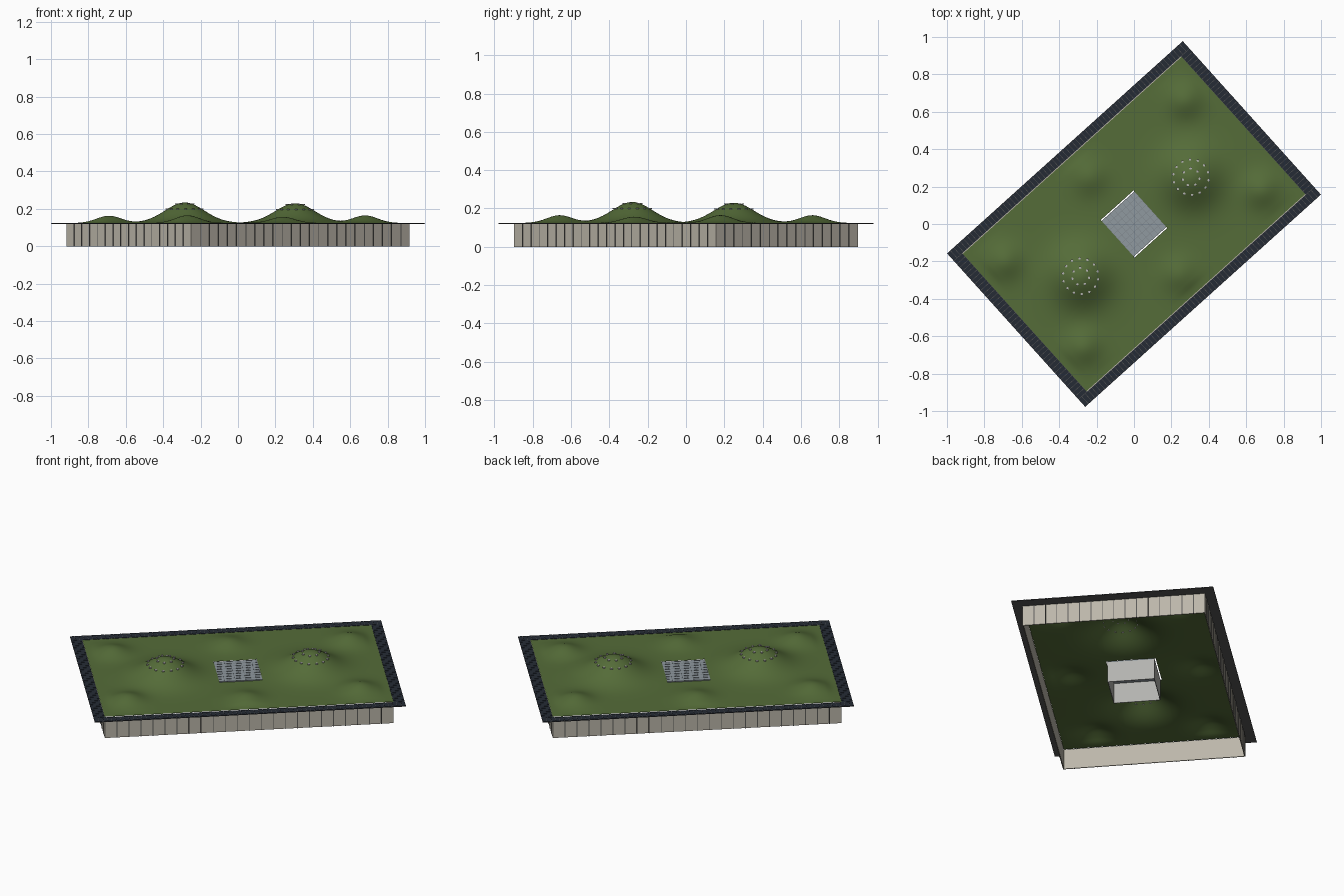
import bpy, bmesh, math
from mathutils import Matrix, Vector

if "Cube" in bpy.data.objects:
    bpy.data.objects.remove(bpy.data.objects["Cube"])

ANG = math.radians(42)
ROT = Matrix.Rotation(ANG, 4, 'Z')
INV = ROT.inverted()
OA, OB = 0.848, 0.552      # canopy half size
RA, RB = 0.787, 0.498      # roof / wall half size
PA, PB = 0.118, 0.135      # courtyard opening half size
Z = 0.122

# Hills: world x, y, height, spread
HILLS = [(-0.285, -0.28, 0.109, 0.105), (0.305, 0.25, 0.105, 0.105),
         (-0.69, -0.2, 0.038, 0.065), (0.68, 0.18, 0.040, 0.065),
         (-0.27, -0.66, 0.040, 0.065), (0.27, 0.66, 0.040, 0.065),
         (0.24, -0.27, 0.032, 0.065), (-0.24, 0.25, 0.032, 0.065)]
HILLS = [(INV @ Vector((x, y, 0)), h, s) for x, y, h, s in HILLS]


def mat(name, col):
    m = bpy.data.materials.new(name)
    m.diffuse_color = (*col, 1)
    m.use_nodes = True
    m.node_tree.nodes["Principled BSDF"].inputs["Base Color"].default_value = m.diffuse_color
    return m


GRASS = mat("grass", (0.09, 0.15, 0.04))
NAVY = mat("solar_navy", (0.018, 0.024, 0.035))
STONE = mat("limestone", (0.50, 0.47, 0.40))
DARK = mat("dark_metal", (0.10, 0.10, 0.095))
GREY = mat("canopy_grey", (0.09, 0.09, 0.09))
GLASS = mat("glass", (0.28, 0.32, 0.35))
FRAME = mat("frame_grey", (0.20, 0.23, 0.25))
PALE = mat("pale_wall", (0.45, 0.45, 0.43))


def box(bm, x0, x1, y0, y1, z0, z1):
    m = Matrix.Translation(((x0 + x1) / 2, (y0 + y1) / 2, (z0 + z1) / 2)) @ \
        Matrix.Diagonal((x1 - x0, y1 - y0, z1 - z0, 1))
    bmesh.ops.create_cube(bm, size=1, matrix=m)


def finish(bm, name, material, smooth=False):
    bm.transform(ROT)
    me = bpy.data.meshes.new(name)
    bm.to_mesh(me)
    bm.free()
    me.materials.append(material)
    ob = bpy.data.objects.new(name, me)
    bpy.context.collection.objects.link(ob)
    for p in me.polygons:
        p.use_smooth = smooth
    return ob


def ring(bm, a1, b1, a0, b0, z0, z1):
    # Rectangular frame made of four boxes
    for s in (-1, 1):
        box(bm, *sorted((s * a0, s * a1)), -b1, b1, z0, z1)
        box(bm, -a0, a0, *sorted((s * b0, s * b1)), z0, z1)


def height(x, y):
    z = sum(h * math.exp(-((x - c.x) ** 2 + (y - c.y) ** 2) / (2 * s * s)) for c, h, s in HILLS)
    fade = min(1, (RA - abs(x)) / 0.06) * min(1, (RB - abs(y)) / 0.06)
    return Z + 0.003 + z * max(0, fade)


def spaced(half, n, hole):
    c = [-half + 2 * half * i / n for i in range(n + 1)]
    for t in (-hole, hole):
        k = min(range(n + 1), key=lambda i: abs(c[i] - t))
        c[k] = t
    return c


# Planted roof with hills and a courtyard opening
bm = bmesh.new()
xs, ys = spaced(RA, 110, PA), spaced(RB - 0.004, 70, PB)
grid = [[bm.verts.new((x, y, height(x, y))) for y in ys] for x in xs]
for i in range(len(xs) - 1):
    for j in range(len(ys) - 1):
        cx, cy = (xs[i] + xs[i + 1]) / 2, (ys[j] + ys[j + 1]) / 2
        if abs(cx) > PA or abs(cy) > PB:
            bm.faces.new((grid[i][j], grid[i + 1][j], grid[i + 1][j + 1], grid[i][j + 1]))
loose = [v for v in bm.verts if not v.link_faces]
bmesh.ops.delete(bm, geom=loose, context='VERTS')
finish(bm, "planted_roof", GRASS, True)

# Overhanging canopy sheet
bm = bmesh.new()
ring(bm, OA, OB, RA, RB, Z - 0.002, Z + 0.001)
finish(bm, "canopy", GREY)

# Solar panels laid around the canopy
bm = bmesh.new()
g, zt = 0.0012, (Z + 0.001, Z + 0.003)
for s in (-1, 1):
    n = 72
    for i in range(n):
        x = -OA + 2 * OA * i / n
        box(bm, x + g, x + 2 * OA / n - g, *sorted((s * (RB + 0.001), s * (OB - 0.001))), *zt)
    n = 42
    for i in range(n):
        y = -RB + 2 * RB * i / n
        box(bm, *sorted((s * (RA + 0.001), s * (OA - 0.001))), y + g, y + 2 * RB / n - g, *zt)
finish(bm, "solar_panels", NAVY)

# Outer walls, open underneath
bm = bmesh.new()
ring(bm, RA, RB, RA - 0.005, RB - 0.005, 0, Z - 0.002)
finish(bm, "outer_walls", STONE)

# Thin mullions on the outer walls
bm = bmesh.new()
for s in (-1, 1):
    for i in range(1, 24):
        x = -RA + 2 * RA * i / 24
        box(bm, x - 0.002, x + 0.002, *sorted((s * RB, s * (RB + 0.003))), 0, Z - 0.002)
    for i in range(1, 16):
        y = -RB + 2 * RB * i / 16
        box(bm, *sorted((s * RA, s * (RA + 0.003))), y - 0.002, y + 0.002, 0, Z - 0.002)
finish(bm, "wall_mullions", DARK)

# Courtyard glass roof, narrower than its opening
GB = PB - 0.007
bm = bmesh.new()
box(bm, -PA, PA, -GB, GB, Z, Z + 0.004)
finish(bm, "courtyard_glass", GLASS)
bm = bmesh.new()
for i in range(9):
    t = -1 + i / 4
    box(bm, t * (PA - .001) - .001, t * (PA - .001) + .001, -GB, GB, Z + 0.004, Z + 0.0055)
    box(bm, -PA, PA, t * (GB - .001) - .001, t * (GB - .001) + .001, Z + 0.004, Z + 0.0055)
finish(bm, "courtyard_glass_bars", FRAME)

# Courtyard walls
bm = bmesh.new()
ring(bm, PA, GB, PA - 0.003, GB - 0.003, 0, Z)
finish(bm, "courtyard_walls", PALE)

# Round skylights on the two large hills
bm = bmesh.new()
for c, h, s in HILLS[:2]:
    for r, n in ((0.047, 7), (0.096, 14)):
        for i in range(n):
            a = 2 * math.pi * i / n
            x, y = c.x + r * math.cos(a), c.y + r * math.sin(a)
            bmesh.ops.create_cone(bm, cap_ends=True, segments=12, radius1=0.007, radius2=0.007, depth=0.006,
                                  matrix=Matrix.Translation((x, y, height(x, y) + 0.003)))
finish(bm, "skylights", PALE)
